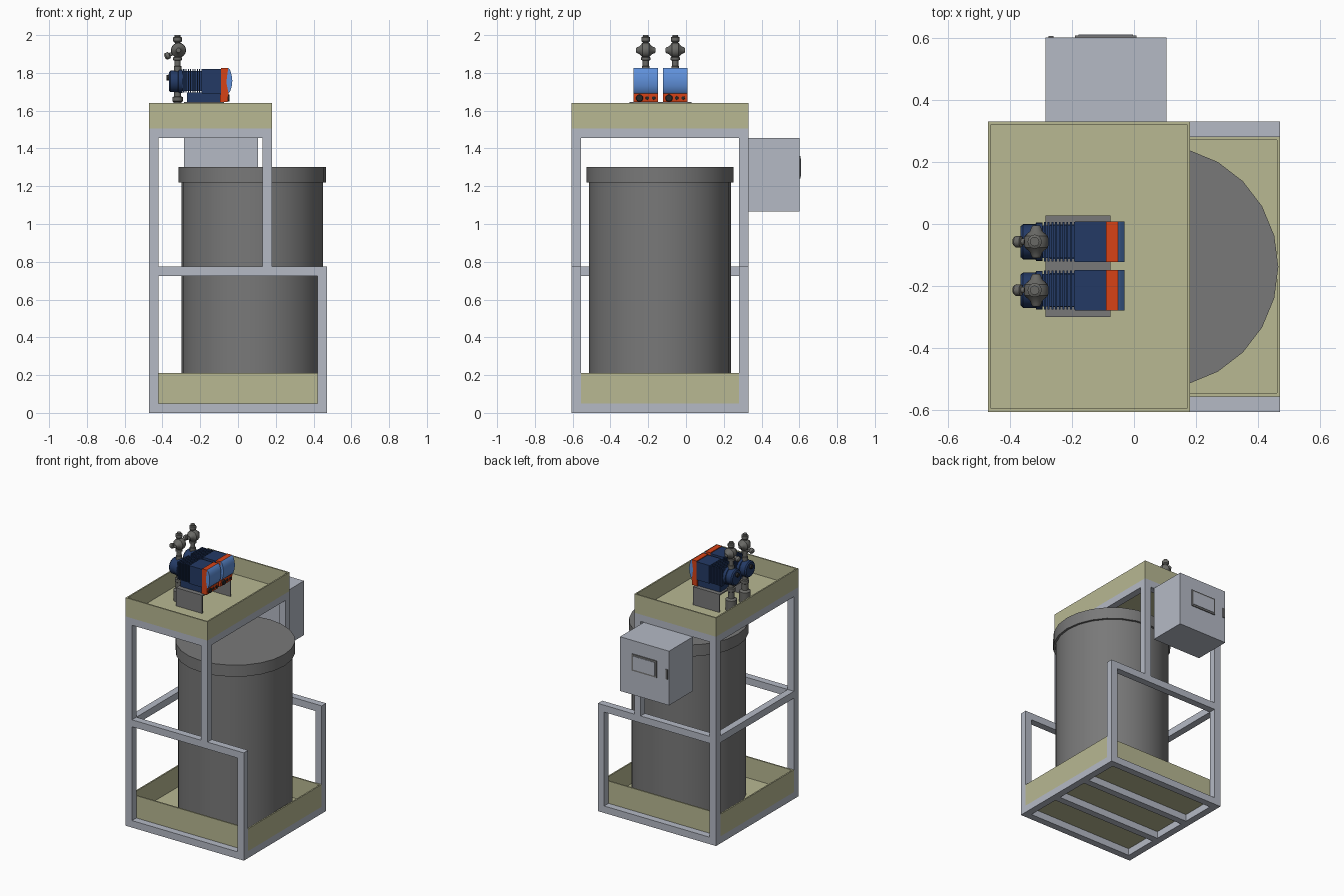
import bpy, bmesh, math
from mathutils import Matrix, Vector

if "Cube" in bpy.data.objects:
    bpy.data.objects.remove(bpy.data.objects["Cube"])


def material(name, r, g, b):
    m = bpy.data.materials.new(name)
    m.diffuse_color = (r, g, b, 1)
    m.use_nodes = True
    m.node_tree.nodes["Principled BSDF"].inputs["Base Color"].default_value = m.diffuse_color
    return m


STEEL = material("pale_steel", 0.46, 0.49, 0.56)
OLIVE = material("olive_tray", 0.48, 0.48, 0.29)
GREY = material("drum_grey", 0.19, 0.19, 0.19)
NAVY = material("navy_blue", 0.017, 0.042, 0.13)
SKY = material("light_blue", 0.115, 0.28, 0.70)
ORANGE = material("orange", 0.68, 0.055, 0.008)
FITTING = material("fitting_grey", 0.14, 0.14, 0.13)
BLACK = material("near_black", 0.02, 0.02, 0.022)


def finish(name, bm, mat, smooth=False):
    bmesh.ops.recalc_face_normals(bm, faces=bm.faces)
    me = bpy.data.meshes.new(name)
    bm.to_mesh(me)
    bm.free()
    me.materials.append(mat)
    ob = bpy.data.objects.new(name, me)
    bpy.context.collection.objects.link(ob)
    if smooth:
        bpy.ops.object.select_all(action='DESELECT')
        ob.select_set(True)
        bpy.context.view_layer.objects.active = ob
        bpy.ops.object.shade_smooth_by_angle(angle=math.radians(32))
    return ob


def boxes(name, mat, *spans):
    """Each span is (x0, x1, y0, y1, z0, z1); all go into one object."""
    bm = bmesh.new()
    for x0, x1, y0, y1, z0, z1 in spans:
        m = Matrix.Translation(((x0 + x1) / 2, (y0 + y1) / 2, (z0 + z1) / 2))
        m = m @ Matrix.Diagonal((x1 - x0, y1 - y0, z1 - z0, 1))
        bmesh.ops.create_cube(bm, size=1, matrix=m)
    return finish(name, bm, mat)


def lathe(name, mat, origin, profile, axis=(0, 0, 1), n=24):
    """Turn (radius, distance along axis) points around an axis."""
    bm = bmesh.new()
    rot = Vector((0, 0, 1)).rotation_difference(Vector(axis)).to_matrix()
    rings = []
    for r, h in profile:
        rings.append([bm.verts.new(Vector(origin) + rot @ Vector(
            (r * math.cos(math.tau * i / n), r * math.sin(math.tau * i / n), h)))
            for i in range(n)])
    for a, b in zip(rings, rings[1:]):
        for i in range(n):
            j = (i + 1) % n
            bm.faces.new((a[i], a[j], b[j], b[i]))
    bm.faces.new(rings[0])
    bm.faces.new(rings[-1])
    return finish(name, bm, mat, True)


def prism(name, mat, pts, y0, y1):
    """Extrude an x-z outline along y."""
    bm = bmesh.new()
    f = bm.faces.new([bm.verts.new((x, y0, z)) for x, z in pts])
    ext = bmesh.ops.extrude_face_region(bm, geom=[f])
    bmesh.ops.translate(bm, vec=(0, y1 - y0, 0),
                        verts=[v for v in ext['geom'] if isinstance(v, bmesh.types.BMVert)])
    return finish(name, bm, mat, True)


def tray(name, x0, x1, y0, y1, z0, z1, t=0.01):
    boxes(name, OLIVE, (x0, x1, y0, y1, z0, z0 + t),
          (x0, x0 + t, y0, y1, z0 + t, z1), (x1 - t, x1, y0, y1, z0 + t, z1),
          (x0 + t, x1 - t, y0, y0 + t, z0 + t, z1), (x0 + t, x1 - t, y1 - t, y1, z0 + t, z1))


# Frame: square tubes
T = 0.05
XL, XM, XR, YF, YB = -0.47, 0.18, 0.47, -0.605, 0.33
for side, y in (("front", YF), ("back", YB - T)):
    boxes(side + "_posts", STEEL,
          (XL, XL + T, y, y + T, T, 1.455),
          (XM - T, XM, y, y + T, 0.775, 1.455),
          (XR - T, XR, y, y + T, T, 0.725))
    boxes(side + "_rails", STEEL,
          (XL, XR, y, y + T, 0, T),
          (XL + T, XR, y, y + T, 0.725, 0.775),
          (XL, XM, y, y + T, 1.455, 1.505))
boxes("cross_rails", STEEL,
      (XL, XL + T, YF + T, YB - T, 0, T), (XR - T, XR, YF + T, YB - T, 0, T),
      (XL, XL + T, YF + T, YB - T, 0.725, 0.775),
      (XL, XL + T, YF + T, YB - T, 1.455, 1.505),
      (XM - T, XM, YF + T, YB - T, 1.455, 1.505))
boxes("floor_joists", STEEL,
      *[(XL + T, XR - T, y - T / 2, y + T / 2, 0, T) for y in (-0.285, 0.01)])

# Trays
tray("lower_tray", XL, XR, YF + T, YB - T, 0.05, 0.21)
tray("upper_tray", XL, XM, YF, YB, 1.505, 1.64)

# Drum with overhanging lid
lathe("drum_body", GREY, (0.075, -0.138, 0), [(0.375, 0.06), (0.375, 1.23)])
lathe("drum_lid", GREY, (0.075, -0.138, 0), [(0.39, 1.22), (0.39, 1.303)])

# Control cabinet on the back
boxes("control_cabinet", STEEL, (-0.285, 0.105, YB, 0.60, 1.065, 1.455))
boxes("display_bezel", GREY, (-0.19, 0.008, 0.60, 0.607, 1.24, 1.36))
boxes("display_screen", STEEL, (-0.178, -0.004, 0.60, 0.61, 1.252, 1.348))
boxes("cabinet_handle", GREY, (-0.275, -0.26, 0.60, 0.606, 1.25, 1.32))

# Pump stand: an inverted U
boxes("pump_stand", GREY, (-0.285, -0.075, -0.30, 0.028, 1.635, 1.645),
      (-0.285, -0.075, -0.30, -0.292, 1.515, 1.635),
      (-0.285, -0.075, 0.02, 0.028, 1.515, 1.635))


def pump(tag, y):
    n = lambda part: tag + "_pump_" + part
    w = 0.065
    X, Z = -0.32, 1.755
    # motor housing, foot and cooling fins
    boxes(n("housing"), NAVY, (-0.19, -0.09, y - w, y + w, 1.69, 1.82),
          (-0.27, -0.09, y - 0.055, y + 0.055, 1.645, 1.695))
    boxes(n("fins"), NAVY, (-0.295, -0.19, y - 0.052, y + 0.052, 1.705, 1.81),
          *[(-0.29 + i * 0.012, -0.284 + i * 0.012, y - 0.063, y + 0.063, 1.695, 1.82)
            for i in range(9)])
    # orange collar and rounded end cap
    prism(n("collar"), ORANGE, [(-0.095, 1.645), (-0.055, 1.645), (-0.05, 1.69),
                                (-0.062, 1.75), (-0.052, 1.825), (-0.09, 1.825)], y - w, y + w)
    prism(n("end_cap"), SKY, [(-0.062, 1.75), (-0.052, 1.69), (-0.042, 1.70), (-0.033, 1.73),
                              (-0.03, 1.76), (-0.034, 1.79), (-0.042, 1.815), (-0.052, 1.826)],
          y - w, y + w)
    # control knobs on the collar
    lathe(n("large_knob"), BLACK, (-0.058, y - 0.033, 1.667), [(0.02, 0), (0.017, 0.014)], (1, 0, 0), 16)
    for k, dy in enumerate((0.008, 0.042)):
        lathe(n("small_knob_%d" % k), BLACK, (-0.058, y + dy, 1.667), [(0.01, 0), (0.009, 0.01)], (1, 0, 0), 12)
    # dosing head
    lathe(n("head"), NAVY, (-0.295, y, Z), [(0.062, 0), (0.062, 0.02), (0.057, 0.022), (0.057, 0.062),
                                            (0.05, 0.07)], (-1, 0, 0))
    lathe(n("head_knob"), BLACK, (-0.365, y, Z + 0.02), [(0.016, 0), (0.014, 0.014)], (-1, 0, 0), 12)
    # suction fitting below
    lathe(n("suction_fitting"), FITTING, (X, y, 0),
          [(0.038, 1.515), (0.038, 1.59), (0.022, 1.60), (0.022, 1.645), (0.028, 1.65),
           (0.028, 1.672), (0.018, 1.675), (0.018, 1.70)], n=16)
    # discharge pipe, valve and top nut
    lathe(n("discharge_pipe"), FITTING, (X, y, 0),
          [(0.02, 1.80), (0.02, 1.835), (0.016, 1.837), (0.016, 1.865), (0.024, 1.868),
           (0.024, 1.882), (0.014, 1.886), (0.014, 1.96), (0.018, 1.962), (0.023, 1.968),
           (0.023, 1.988), (0.015, 1.992), (0.015, 2.0)], n=12)
    lathe(n("valve_body"), FITTING, (X + 0.005, y, 1.92),
          [(0.012, -0.052), (0.016, -0.045), (0.02, -0.034), (0.038, -0.018), (0.04, -0.006),
           (0.04, 0.006), (0.038, 0.018), (0.02, 0.034), (0.016, 0.045), (0.012, 0.052)],
          (0, 1, 0), 16)
    lathe(n("valve_knob"), FITTING, (X, y, 1.915),
          [(0.01, 0), (0.01, 0.045), (0.018, 0.048), (0.019, 0.066), (0.012, 0.074)],
          (-0.9, 0, -0.42), 12)


pump("front", -0.213)
pump("rear", -0.057)
